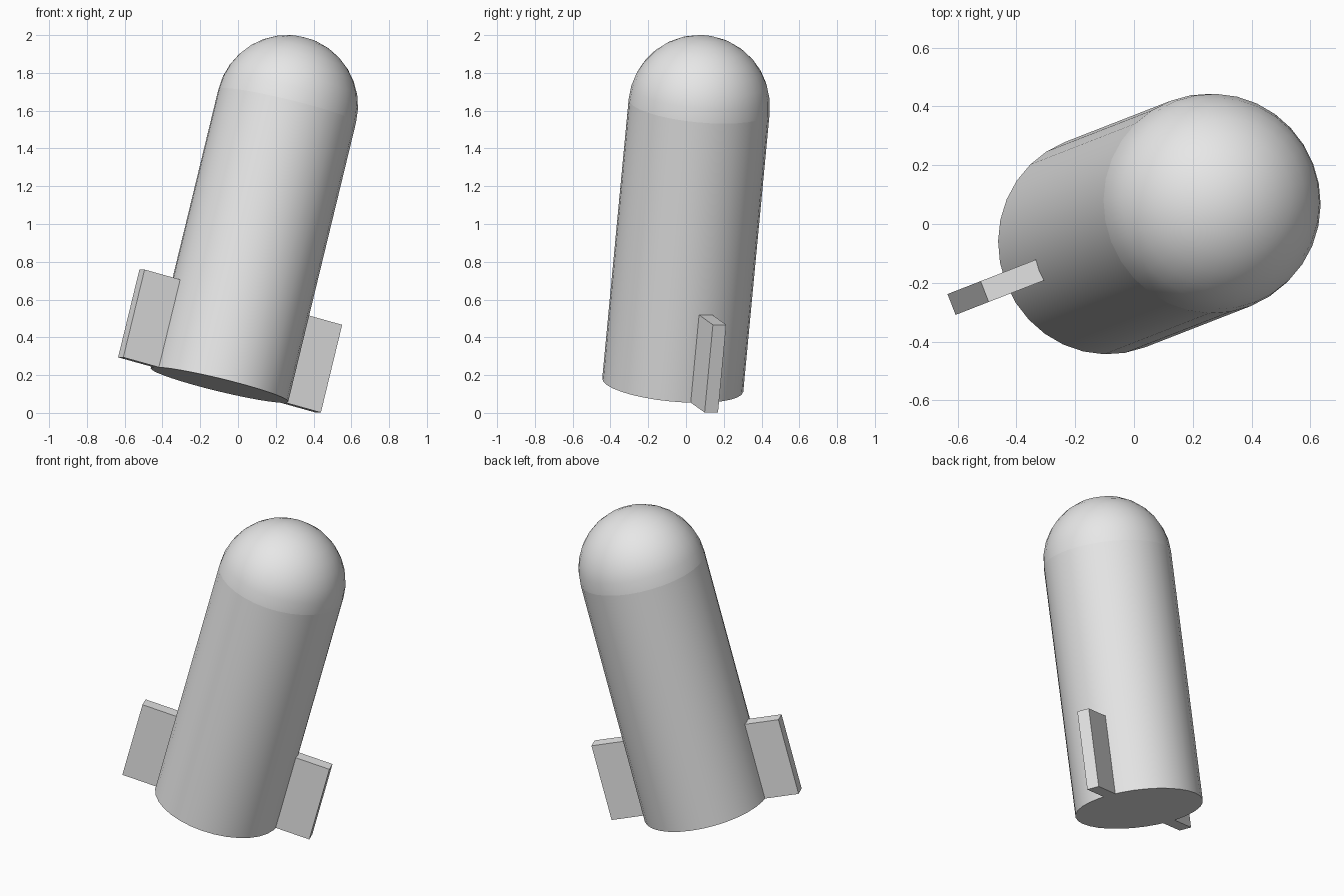
import bpy
import bmesh
import math
from mathutils import Matrix, Vector

default = bpy.data.objects.get("Cube")
if default:
    bpy.data.objects.remove(default, do_unlink=True)

RADIUS = 0.375
LENGTH = 1.527
FIN_OUT, FIN_IN, FIN_HEIGHT, FIN_THICK = 0.58, 0.3, 0.48, 0.076

# Leaning frame: the body's base centre, tilted toward the left and back
FRAME = (Matrix.Translation((-0.098, -0.07, 0.148))
         @ Matrix.Rotation(math.radians(21.3), 4, 'Z')
         @ Matrix.Rotation(math.radians(14.6), 4, 'Y'))

grey = bpy.data.materials.new("light grey")
grey.use_nodes = True
grey.diffuse_color = (0.8, 0.8, 0.8, 1)
grey.node_tree.nodes["Principled BSDF"].inputs["Base Color"].default_value = (0.8, 0.8, 0.8, 1)


def add_part(name, bm, smooth=False):
    mesh = bpy.data.meshes.new(name)
    bm.to_mesh(mesh)
    bm.free()
    mesh.materials.append(grey)
    obj = bpy.data.objects.new(name, mesh)
    bpy.context.collection.objects.link(obj)
    obj.matrix_world = FRAME
    if smooth:
        bpy.ops.object.select_all(action='DESELECT')
        obj.select_set(True)
        bpy.context.view_layer.objects.active = obj
        bpy.ops.object.shade_smooth_by_angle(angle=math.radians(30))
    return obj


# Body: straight cylinder, closed at the base and open under the dome
bm = bmesh.new()
bmesh.ops.create_cone(bm, cap_ends=True, segments=32, radius1=RADIUS, radius2=RADIUS,
                      depth=LENGTH, matrix=Matrix.Translation((0, 0, LENGTH / 2)))
lid = [f for f in bm.faces if f.normal.z > 0.9]
bmesh.ops.delete(bm, geom=lid, context='FACES_ONLY')
add_part("body", bm, smooth=True)

# Dome: upper half of a sphere
bm = bmesh.new()
bmesh.ops.create_uvsphere(bm, u_segments=32, v_segments=16, radius=RADIUS)
lower = [v for v in bm.verts if v.co.z < -0.01]
bmesh.ops.delete(bm, geom=lower, context='VERTS')
bmesh.ops.translate(bm, verts=bm.verts, vec=(0, 0, LENGTH))
add_part("dome", bm, smooth=True)

# Fins: one box on each side, level with the base
for name, side in (("left_fin", 1), ("right_fin", -1)):
    bm = bmesh.new()
    bmesh.ops.create_cube(bm, size=1)
    bmesh.ops.scale(bm, verts=bm.verts, vec=(FIN_OUT - FIN_IN, FIN_THICK, FIN_HEIGHT))
    centre = Vector((side * (FIN_OUT + FIN_IN) / 2, 0, FIN_HEIGHT / 2))
    bmesh.ops.translate(bm, verts=bm.verts, vec=centre)
    add_part(name, bm)
